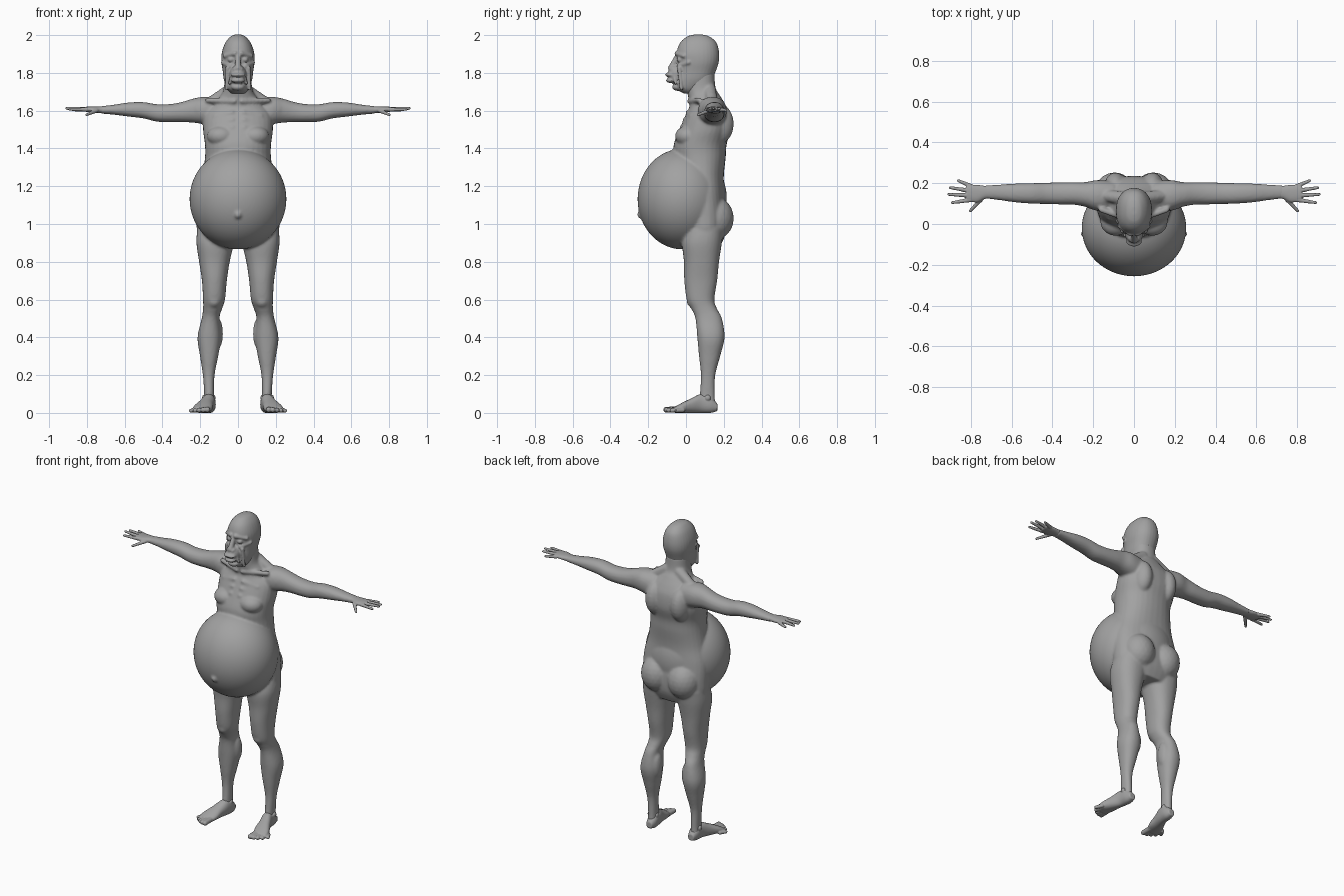
import bpy, bmesh, math
from mathutils import Vector, Matrix

default_cube = bpy.data.objects.get("Cube")
if default_cube:
    bpy.data.objects.remove(default_cube, do_unlink=True)

skin = bpy.data.materials.new("grey_skin")
skin.use_nodes = True
GREY = (0.36, 0.36, 0.36, 1)
skin.diffuse_color = GREY
skin.node_tree.nodes["Principled BSDF"].inputs["Base Color"].default_value = GREY


# Helpers: all sizes are in hundredths of a unit until finish()
def ball(bm, centre, radii, detail=3):
    matrix = Matrix.Translation(centre) @ Matrix.Diagonal((*radii, 1))
    bmesh.ops.create_icosphere(bm, subdivisions=detail, radius=1, matrix=matrix)


def chain(bm, start, end, r_start, r_end):
    """Tapered round rod made of overlapping balls."""
    start, end = Vector(start), Vector(end)
    count = max(3, math.ceil((end - start).length / (0.4 * min(r_start, r_end))))
    for i in range(count + 1):
        f = i / count
        r = r_start + (r_end - r_start) * f
        ball(bm, start.lerp(end, f), (r, r, r), 2)


def spline(a, b, c, d, f):
    return b + 0.5 * f * (c - a + f * (2*a - 5*b + 4*c - d + f * (3*(b - c) + d - a)))


def loft(bm, axis, sections, sides=32, steps=5):
    """Skin rounded sections (position, centre u, centre v, radius u, radius v)."""
    last = len(sections) - 1
    rows = []
    for i in range(last):
        group = [sections[min(max(i + k, 0), last)] for k in (-1, 0, 1, 2)]
        for step in range(steps):
            rows.append([spline(*vals, step / steps) for vals in zip(*group)])
    rows.append(sections[-1])
    rings = []
    for t, cu, cv, ru, rv in rows:
        ring = []
        for k in range(sides):
            c, s = math.cos(math.tau * k / sides), math.sin(math.tau * k / sides)
            u = cu + ru * math.copysign(abs(c) ** 0.9, c)
            v = cv + rv * math.copysign(abs(s) ** 0.9, s)
            place = {"x": (t, u, v), "y": (u, t, v), "z": (u, v, t)}[axis]
            ring.append(bm.verts.new(place))
        rings.append(ring)
    for low, high in zip(rings, rings[1:]):
        for k in range(sides):
            n = (k + 1) % sides
            bm.faces.new((low[k], low[n], high[n], high[k]))
    bm.faces.new(rings[0])
    bm.faces.new(rings[-1])


def mirror(bm):
    copy = bmesh.ops.duplicate(bm, geom=bm.verts[:] + bm.edges[:] + bm.faces[:])
    verts = [g for g in copy["geom"] if isinstance(g, bmesh.types.BMVert)]
    bmesh.ops.scale(bm, vec=(-1, 1, 1), verts=verts)


def finish(bm, name, voxel, smoothing, side=1):
    """Fuse the overlapping pieces into one smooth skin."""
    bmesh.ops.scale(bm, vec=(0.01 * side, 0.01, 0.01), verts=bm.verts[:])
    bmesh.ops.recalc_face_normals(bm, faces=bm.faces[:])
    mesh = bpy.data.meshes.new(name)
    bm.to_mesh(mesh)
    bm.free()
    mesh.materials.append(skin)
    obj = bpy.data.objects.new(name, mesh)
    bpy.context.collection.objects.link(obj)
    remesh = obj.modifiers.new("fuse", "REMESH")
    remesh.mode = "VOXEL"
    remesh.voxel_size = voxel
    remesh.use_smooth_shade = True
    smooth = obj.modifiers.new("soften", "SMOOTH")
    smooth.factor = 0.5
    smooth.iterations = smoothing
    bpy.context.view_layer.objects.active = obj
    for modifier in ("fuse", "soften"):
        bpy.ops.object.modifier_apply(modifier=modifier)


# Body: paired parts first
body = bmesh.new()
loft(body, "x", [  # arm
    (10, 14, 158.5, 7, 8), (18, 14, 160, 7.5, 7.3), (24, 14.5, 160, 6, 6.3),
    (30, 15, 159.2, 5.5, 5.3), (36, 15, 158.7, 5.4, 4.8), (43, 15, 158.8, 5.2, 4.6),
    (50, 15, 160.2, 5, 4.3), (58, 15.2, 160.6, 4.6, 3.7), (66, 15.5, 160.5, 3.8, 2.6),
    (73, 15.7, 160.4, 3.2, 1.9)])
loft(body, "z", [  # leg
    (98, 11, 10, 10.5, 10), (90, 12, 8.5, 10, 10.5), (80, 12.5, 8.2, 8.1, 9.3),
    (70, 12.5, 7.8, 6.6, 8.7), (60, 12.7, 7.7, 5.8, 7.3), (55, 13.5, 9.7, 5, 6.8),
    (50, 14.5, 12, 4.7, 7), (40, 15.2, 13.2, 6.2, 7.2), (30, 15.3, 12.5, 4.8, 5.6),
    (20, 15.5, 11.7, 3.1, 3.8), (10, 15.3, 11.3, 2.6, 3.9), (5, 15.3, 11.5, 2.8, 4)])
ball(body, (9.5, 15, 103), (10, 10.3, 11.5))        # buttock
ball(body, (9, 17, 153), (6, 8.3, 11))              # shoulder blade
ball(body, (20, 14, 160.3), (6, 6.8, 6.8))          # deltoid
ball(body, (9, 1, 146.5), (7.5, 6.8, 5.5))          # pectoral
ball(body, (12.7, 3.7, 59.5), (3.8, 3.4, 4))        # kneecap
ball(body, (10.5, 14, 42), (2.5, 4, 8))             # inner calf
chain(body, (2, 2, 165), (16, 7, 165.5), 1.5, 1.5)  # collarbone
chain(body, (4, 12.5, 171), (15, 14, 164), 3.5, 3)  # trapezius
chain(body, (3, -4.5, 142), (14, 1, 137), 1.6, 1.6)  # lower rib edge
for i in range(3):                                  # ribs
    chain(body, (3, 1 - 1.6 * i, 159 - 4 * i), (12, 3 - i, 157 - 4 * i), 1.4, 1.3)
mirror(body)

# Body: central parts
loft(body, "z", [  # torso and neck
    (88, 0, 10, 16, 8), (95, 0, 10, 21.3, 11), (104, 0, 10, 22, 11.5),
    (115, 0, 9, 21.5, 11.5), (125, 0, 8, 19, 12), (135, 0, 7.5, 17.5, 13.5),
    (142, 0, 7.5, 17.5, 14), (150, 0, 10, 18.5, 13.5), (158, 0, 11.5, 18, 11.5),
    (163, 0, 11.5, 14, 9.5), (168, 0, 9.5, 9.3, 8.5), (172, 0, 8, 7.5, 7.7),
    (180, 0, 8, 7, 7)])
ball(body, (0, -2, 113.2), (25.6, 23.6, 26.6), 5)   # belly
ball(body, (0, -24, 105), (2, 1.8, 2.2))            # navel
finish(body, "body", 0.0075, 4)

# Head: paired face features
head = bmesh.new()
ball(head, (3.7, -3, 187), (1.8, 2, 1.5))           # eye
chain(head, (1.6, -4.6, 190.3), (6.8, -1, 189), 1.5, 1.3)     # brow
chain(head, (4, -3.6, 183.7), (7.8, 1.5, 185.5), 1.3, 1.3)    # cheekbone
chain(head, (5.5, -3.5, 182.5), (6.2, -2.5, 171.5), 1.2, 0.9)  # jowl fold
chain(head, (2, -7, 182.5), (4.5, -5.5, 174.5), 1, 0.8)       # mouth fold
ball(head, (1.6, -7.7, 182), (1.1, 1.3, 1.1))       # nostril
mirror(head)

# Head: skull, snout and mouth
loft(head, "z", [
    (200.3, 0, 6.5, 1.5, 2), (199.2, 0, 6.5, 4, 6), (196, 0, 6.5, 6.7, 9.6),
    (191, 0, 6.3, 8.5, 11.2), (186, 0, 6.4, 8.8, 11), (181, 0, 5.5, 8.1, 10.3),
    (176, 0, 4, 7.4, 9.5), (171.5, 0, 2, 5.8, 7), (169, 0, 3, 3.5, 4)])
ball(head, (0, -4.5, 179), (4.5, 5.2, 5.5))         # snout
chain(head, (0, -4.2, 189.5), (0, -7.8, 182.5), 1.3, 1.8)     # nose
ball(head, (0, -8.3, 179), (4, 2.8, 1.3))           # upper lip
ball(head, (0, -7.8, 176), (3.6, 2.8, 1.4))         # lower lip
ball(head, (0, -4.5, 172.5), (3.5, 2.8, 2))         # chin
finish(head, "head", 0.005, 3)

FINGERS = (((80, 18.6, 160.5), (86, 21.2, 160.2)), ((81, 16.4, 160.8), (90, 17.8, 161)),
           ((81, 14, 160.8), (90.8, 14.5, 161.3)), ((80, 11.8, 160.6), (89, 10.5, 160.7)),
           ((75, 12, 160), (80.2, 6.5, 157.8)))

for label, side in (("left", 1), ("right", -1)):
    # Hand with spread fingers
    hand = bmesh.new()
    loft(hand, "x", [(69, 15.6, 160.4, 3, 2), (73, 15.5, 160.5, 3.2, 1.8),
                     (77, 14.9, 160.6, 4.3, 1.6), (82, 15.2, 160.8, 4, 1.2)])
    for base, tip in FINGERS:
        chain(hand, base, tip, 1.15, 0.75)
    finish(hand, label + "_hand", 0.0035, 2, side)

    # Foot, turned outward, with five toes
    foot = bmesh.new()
    loft(foot, "y", [(16.6, 15, 3, 2, 2), (13, 15, 4.2, 3.2, 4.2), (8, 15.5, 5, 3.4, 5),
                     (3, 17, 3.9, 4, 3.9), (-2, 18.5, 2.7, 5, 2.7), (-6, 19.7, 1.6, 4.6, 1.6)])
    for i in range(5):
        size = 1.7 - 0.13 * i
        base = (16.3 + 1.7 * i, -4 + 0.6 * i, size + 0.2)
        tip = (16.2 + 2.2 * i, -10.6 + 0.35 * i * i, size)
        chain(foot, base, tip, size, size * 0.9)
    for x in (12.9, 18):                            # ankle bones
        ball(foot, (x, 11.5, 8), (1, 1.6, 1.6))
    finish(foot, label + "_foot", 0.004, 2, side)
